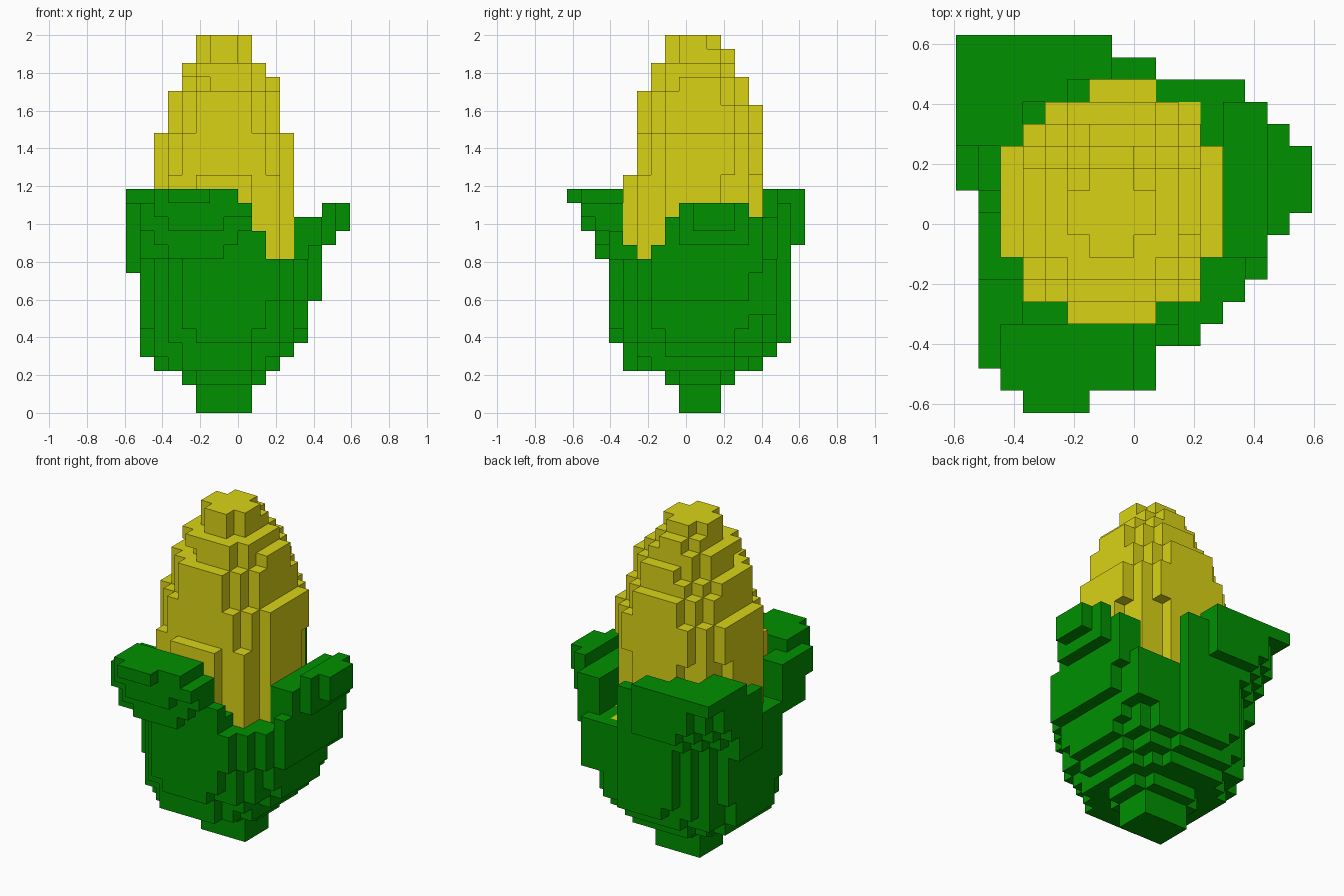
import bpy, bmesh, math

if "Cube" in bpy.data.objects:
    bpy.data.objects.remove(bpy.data.objects["Cube"], do_unlink=True)

V = 2 / 27                      # edge of one block
CX, CY = 8, 8.5                 # grid point that sits on the origin


def make_material(name, rgb):
    m = bpy.data.materials.new(name)
    m.diffuse_color = (*rgb, 1)
    m.use_nodes = True
    bsdf = next(n for n in m.node_tree.nodes if n.type == 'BSDF_PRINCIPLED')
    bsdf.inputs["Base Color"].default_value = (*rgb, 1)
    bsdf.inputs["Roughness"].default_value = 0.9
    return m


yellow = make_material("kernel yellow", (0.70, 0.65, 0.008))
green = make_material("husk green", (0.0, 0.278, 0.0))

blocks = {}                     # (i, j, k) -> part name


def add_box(part, x0, x1, y0, y1, z0, z1, keep=lambda i, j, k: True):
    for i in range(x0, x1):
        for j in range(y0, y1):
            for k in range(z0, z1):
                if keep(i, j, k):
                    blocks.setdefault((i, j, k), part)


def add_round(part, z0, z1, x0, x1, y0, y1, power=2.2, keep=lambda i, j, k: True):
    """Stack of rounded slices fitted to the given extents."""
    cx, cy, rx, ry = (x0 + x1) / 2, (y0 + y1) / 2, (x1 - x0) / 2, (y1 - y0) / 2

    def inside(i, j, k):
        u, v = abs(i + .5 - cx) / rx, abs(j + .5 - cy) / ry
        return u ** power + v ** power <= 1 and keep(i, j, k)

    add_box(part, x0, x1, y0, y1, z0, z1, inside)


# Cob: tapering slices (z range, x range, y range)
for s in [(5, 11, 2, 12, 4, 15), (11, 17, 2, 12, 4, 14),
          (17, 20, 2, 12, 5, 14), (20, 22, 3, 11, 5, 14), (22, 23, 3, 11, 5, 13),
          (23, 24, 4, 11, 6, 13), (24, 25, 4, 10, 6, 12), (25, 26, 5, 9, 7, 12),
          (26, 27, 5, 9, 7, 11)]:
    add_round("cob", *s)

# Stem
add_box("stem", 5, 9, 8, 11, 0, 2)


# Husk cup, widening upward; its back right edge is trimmed
def cup_edge(i, j, k):
    return j < 15 or i < 9


for s in [(2, 3, 4, 10, 7, 12, 2.4), (3, 4, 2, 11, 4, 14, 2.4),
          (4, 5, 1, 12, 4, 15, 2.4), (5, 6, 1, 13, 3, 16, 2.1),
          (6, 8, 1, 13, 3, 16, 2.3), (8, 11, 1, 14, 3, 16, 2.4)]:
    add_round("husk", *s, keep=cup_edge)
add_box("husk", 11, 13, 13, 15, 7, 11)

# Upper husk wall, split by three notches (angle in degrees, lowest height)
NOTCHES = [(-47, 11), (60, 11), (200, 12)]


def wall(i, j, k):
    dx, dy = i + .5 - 7.5, j + .5 - 9.5
    a = math.degrees(math.atan2(dy, dx))
    rim = min(low + 0.2 * max(0, abs((a - c + 180) % 360 - 180) - 14)
              for c, low in NOTCHES)
    return k + .5 < rim and math.hypot(dx, dy) > 5.25 and cup_edge(i, j, k)


add_round("husk", 11, 14, 1, 14, 3, 16, 2.4, wall)

# Flared leaf tips
LEAVES = {
    "front_leaf": [(3, 7, 2, 4, 11, 16), (2, 8, 2, 4, 12, 16), (1, 9, 2, 4, 13, 15),
                   (3, 7, 1, 2, 13, 14), (2, 9, 1, 2, 14, 15), (2, 8, 1, 2, 15, 16),
                   (3, 6, 0, 1, 15, 16), (1, 3, 3, 6, 11, 15)],
    "back_leaf": [(0, 7, 15, 17, 12, 16), (0, 9, 15, 16, 11, 15), (0, 5, 14, 15, 11, 16),
                  (0, 3, 12, 14, 11, 16), (0, 1, 10, 14, 10, 15)],
    "left_leaf": [(12, 14, 7, 14, 10, 14), (14, 15, 8, 13, 12, 15),
                  (15, 16, 9, 12, 13, 15)],
}
# The back leaf's corner overhangs: how far out it reaches at each height
REACH = {10: 13, 11: 13, 12: 14, 13: 15, 14: 15, 15: 17}


def overhang(i, j, k):
    return j + 1 - i <= REACH[k]


for name, boxes in LEAVES.items():
    for b in boxes:
        add_box(name, *b, keep=overhang)


def build_part(part, mat):
    """Mesh of the exposed block sides belonging to one part."""
    bm = bmesh.new()
    verts = {}

    def vert(p):
        if p not in verts:
            verts[p] = bm.verts.new(((p[0] - CX) * V, (p[1] - CY) * V, p[2] * V))
        return verts[p]

    for cell, owner in blocks.items():
        if owner != part:
            continue
        for axis in range(3):
            for side in (0, 1):
                near = list(cell)
                near[axis] += 2 * side - 1
                if tuple(near) in blocks:
                    continue
                a, b = (axis + 1) % 3, (axis + 2) % 3
                ring = []
                for da, db in ((0, 0), (1, 0), (1, 1), (0, 1)):
                    p = list(cell)
                    p[axis] += side
                    p[a] += da
                    p[b] += db
                    ring.append(vert(tuple(p)))
                bm.faces.new(ring if side else ring[::-1])
    me = bpy.data.meshes.new(part)
    bm.to_mesh(me)
    bm.free()
    me.materials.append(mat)
    bpy.context.scene.collection.objects.link(bpy.data.objects.new(part, me))


for part in ["cob", "stem", "husk", *LEAVES]:
    build_part(part, yellow if part == "cob" else green)
